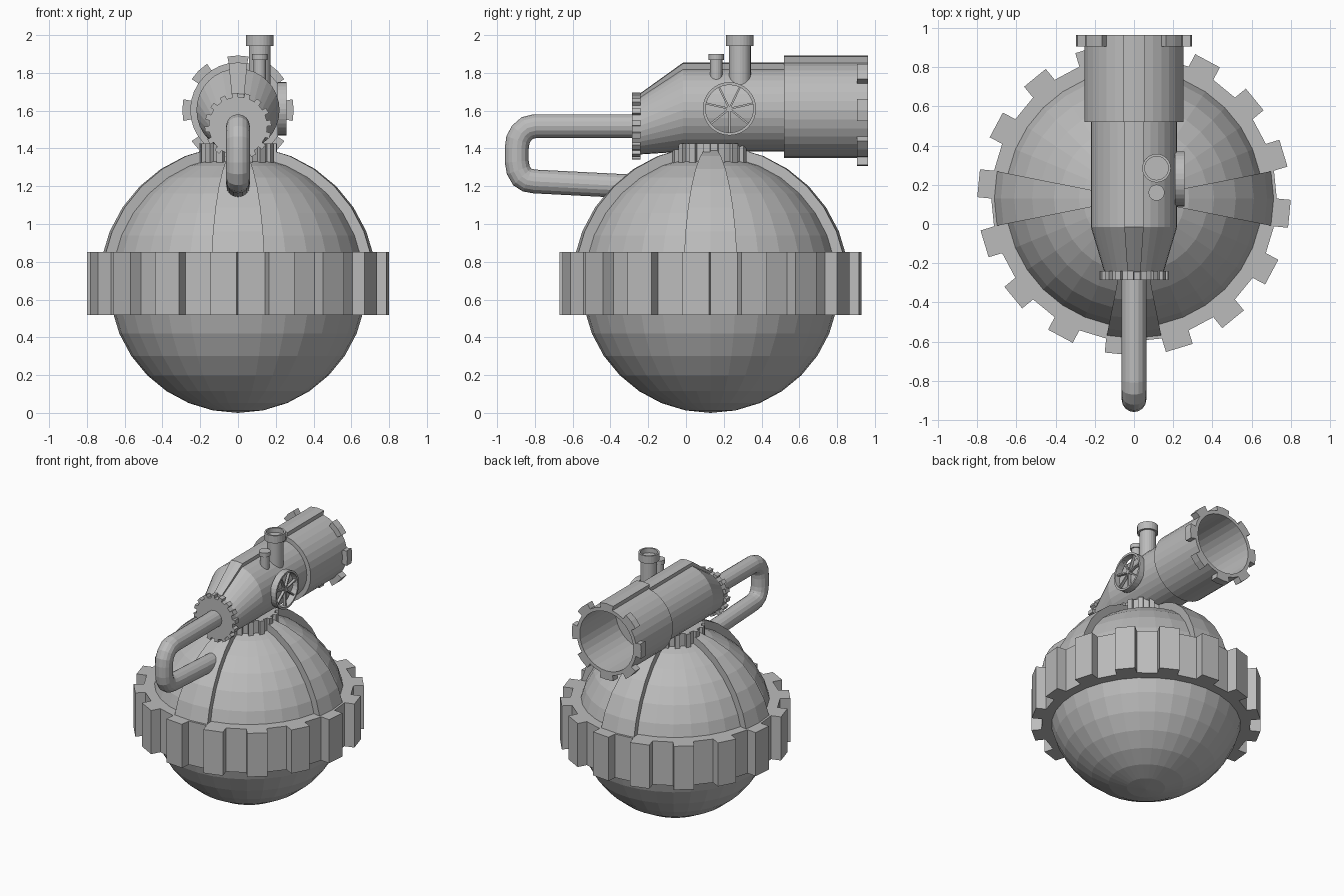
import bpy, bmesh, math
from mathutils import Vector, Matrix

if "Cube" in bpy.data.objects:
    bpy.data.objects.remove(bpy.data.objects["Cube"])

metal = bpy.data.materials.new("plain_grey")
metal.diffuse_color = (0.5, 0.5, 0.5, 1)
metal.use_nodes = True
metal.node_tree.nodes["Principled BSDF"].inputs["Base Color"].default_value = metal.diffuse_color
N = 32
STEP = 2 * math.pi / N
CY = 0.13          # y of the globe axis
R, CZ = 0.68, 0.68  # globe radius and centre height


def finish(name, bm):
    bmesh.ops.recalc_face_normals(bm, faces=bm.faces)
    me = bpy.data.meshes.new(name)
    bm.to_mesh(me)
    bm.free()
    me.materials.append(metal)
    ob = bpy.data.objects.new(name, me)
    bpy.context.collection.objects.link(ob)
    return ob


def loft(name, rings, closed=False):
    """Skin a list of equal-length point loops; cap the ends or join them."""
    bm = bmesh.new()
    loops = [[bm.verts.new(p) for p in ring] for ring in rings]
    n = len(loops[0])
    pairs = list(zip(loops, loops[1:]))
    if closed:
        pairs.append((loops[-1], loops[0]))
    for a, b in pairs:
        for i in range(n):
            j = (i + 1) % n
            bm.faces.new((a[i], a[j], b[j], b[i]))
    if not closed:
        bm.faces.new(loops[0])
        bm.faces.new(loops[-1])
    return finish(name, bm)


def circle(r, h, n=N):
    return [Vector((r * math.cos(2 * math.pi * i / n), r * math.sin(2 * math.pi * i / n), h))
            for i in range(n)]


def gear(name, r, tooth, h0, h1, matrix):
    """Polygon disc with every other side pushed straight out as a tooth."""
    pts = []
    for i, p in enumerate(circle(r, 0)):
        a = (i + 0.5 if i % 2 else i - 0.5) * STEP
        push = Vector((math.cos(a), math.sin(a), 0)) * tooth
        pts += [p + push, p] if i % 2 == 0 else [p, p + push]
    return loft(name, [[matrix @ (p + Vector((0, 0, h))) for p in pts] for h in (h0, h1)])


def turned(name, profile, matrix, n=N, closed=False):
    return loft(name, [[matrix @ p for p in circle(r, h, n)] for r, h in profile], closed)


def rib(name, angle, stations):
    """Two-facet block on the barrel; stations are (y, centre z, inner r, outer r)."""
    rings = []
    for y, zc, r0, r1 in stations:
        path = [(r0, -1), (r0, 0), (r0, 1), (r1, 1), (r1, 0), (r1, -1)]
        rings.append([(r * math.cos(angle + k * STEP), y, zc + r * math.sin(angle + k * STEP))
                      for r, k in path])
    return loft(name, rings)


# Globe with four raised tapering bands on the upper half
bm = bmesh.new()
bmesh.ops.create_uvsphere(bm, u_segments=N, v_segments=16, radius=R)
bands = []
for f in bm.faces:
    c = f.calc_center_median()
    off = (math.atan2(c.y, c.x) + math.pi / 4) % (math.pi / 2) - math.pi / 4
    if 0 < c.z < 0.97 * R and abs(off) < STEP:
        bands.append(f)
out = bmesh.ops.extrude_face_region(bm, geom=bands)
for v in out["geom"]:
    if isinstance(v, bmesh.types.BMVert):
        v.co *= (0.735 if v.co.z > 0.05 else 0.705) / R   # foot tucks inside the belt
bmesh.ops.delete(bm, geom=[f for f in bands if f.is_valid], context='FACES_ONLY')
bmesh.ops.translate(bm, verts=bm.verts, vec=(0, CY, CZ))
finish("globe", bm)

# Toothed belt and collar
axis = Matrix.Translation((0, CY, 0))
gear("belt_gear", 0.728, 0.072, 0.518, 0.852, axis)
gear("collar_gear", 0.185, 0.022, 1.28, 1.427, axis)

# Barrel: slanted nose, body, wider hollow rear
BZ = 1.603
barrel = [(-0.25, 1.518, 0.15), (-0.015, BZ, 0.22), (0.52, BZ, 0.22), (0.52, BZ, 0.253),
          (0.963, BZ, 0.253), (0.963, BZ, 0.227), (0.53, BZ, 0.227)]
loft("barrel", [[(p.x, y, z + p.y) for p in circle(r, 0)] for y, z, r in barrel])
rib("front_top_rib", math.pi / 2, [(-0.245, 1.518, 0.13, 0.172), (-0.015, BZ, 0.20, 0.252),
                                   (0.525, BZ, 0.20, 0.252)])
rib("rear_top_rib", math.pi / 2, [(0.52, BZ, 0.235, 0.289), (0.963, BZ, 0.235, 0.289)])
for k in range(8):
    if k != 2:
        rib("muzzle_tooth", k * math.pi / 4, [(0.905, BZ, 0.24, 0.295), (0.963, BZ, 0.24, 0.295)])

# Nose gear
to_y = Matrix.Translation((0, 0, 1.518)) @ Matrix.Rotation(-math.pi / 2, 4, 'X')
gear("nose_gear", 0.155, 0.022, -0.285, -0.24, to_y)

# Bent pipe from nose to globe
path = [(-0.25, 1.518), (-0.80, 1.518), (-0.84, 1.508), (-0.872, 1.48), (-0.89, 1.445),
        (-0.896, 1.40), (-0.896, 1.33), (-0.888, 1.285), (-0.868, 1.25), (-0.84, 1.232),
        (-0.80, 1.225), (-0.25, 1.197)]
pts = [Vector((0, y, z)) for y, z in path]
rings = []
for i, p in enumerate(pts):
    a = (p - pts[i - 1]).normalized() if i else (pts[1] - p).normalized()
    b = (pts[i + 1] - p).normalized() if i < len(pts) - 1 else a
    t = (a + b).normalized()
    side = Vector((1, 0, 0))
    up = t.cross(side)
    miter = 1 / t.dot(a)
    rings.append([p + side * c.x + up * c.y * miter for c in circle(0.063, 0, 16)])
loft("bent_pipe", rings)

# Two stacks with collars, the large one open at the top
turned("large_stack", [(0.058, 1.68), (0.058, 1.942), (0.073, 1.942), (0.073, 2.0),
                       (0.06, 2.0), (0.06, 1.965)], Matrix.Translation((0.115, 0.285, 0)), 24)
turned("small_stack", [(0.032, 1.7), (0.032, 1.868), (0.041, 1.868), (0.041, 1.9)],
       Matrix.Translation((0.115, 0.16, 0)), 20)

# Hand wheel on the right side
to_x = Matrix.Translation((0, 0.23, 1.61)) @ Matrix.Rotation(math.pi / 2, 4, 'Y')
turned("wheel_rim", [(0.141, 0.21), (0.141, 0.258), (0.126, 0.258), (0.126, 0.21)], to_x, N, True)
turned("wheel_hub", [(0.016, 0.19), (0.016, 0.25)], to_x, 12)
for k in range(7):
    bm = bmesh.new()
    bmesh.ops.create_cube(bm, size=1)
    spin = Matrix.Rotation(k * 2 * math.pi / 7, 4, 'Z')
    bm.transform(to_x @ spin @ Matrix.Translation((0.066, 0, 0.236))
                 @ Matrix.Diagonal((0.127, 0.010, 0.02, 1)))
    finish("wheel_spoke", bm)
